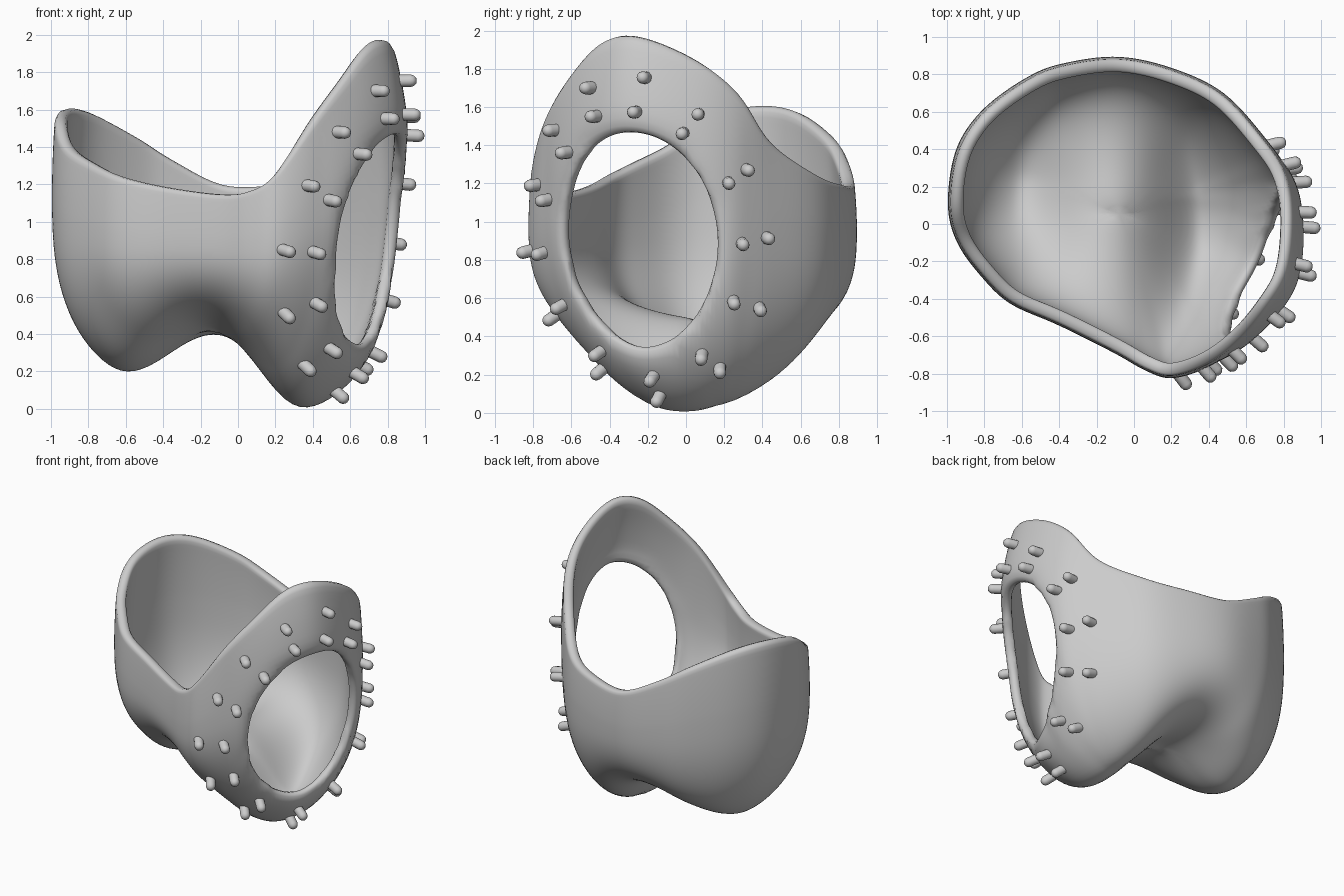
import bpy, bmesh, math
from math import cos, pi, exp
from mathutils import Vector
from mathutils.bvhtree import BVHTree

if "Cube" in bpy.data.objects:
    bpy.data.objects.remove(bpy.data.objects["Cube"])

# Rim of the shell, counter-clockwise from the tall right side
RIM = [Vector(p) for p in [
    (.81, -.25, 1.98), (.84, .05, 1.86), (.80, .28, 1.68), (.69, .45, 1.42),
    (.47, .69, 1.25), (.20, .82, 1.20), (-.08, .88, 1.20), (-.35, .85, 1.33),
    (-.55, .78, 1.45), (-.80, .60, 1.58), (-.94, .38, 1.61), (-.98, .10, 1.55),
    (-.93, -.10, 1.41), (-.80, -.28, 1.32), (-.65, -.42, 1.25), (-.40, -.53, 1.19),
    (-.10, -.68, 1.15), (.06, -.77, 1.17), (.20, -.81, 1.26), (.39, -.75, 1.53),
    (.55, -.63, 1.75), (.70, -.45, 1.95)]]
PER, UP, DOWN = 4, 8, 18
C = Vector((-.10, .05, 0))


def catmull(pts, i, t):
    n = len(pts)
    a, b, c, d = (pts[(i + k) % n] for k in (-1, 0, 1, 2))
    return .5 * (2*b + (c - a)*t + (2*a - 5*b + 4*c - d)*t*t + (3*b - a - 3*c + d)*t**3)


# Underside height: a saddle with a deep right lobe and a shallower left lobe
def floor_z(x, y):
    dx = (x - .42) * (.3 if x > .42 else 1)
    right = .60 * exp(-abs(dx / .38)**2.4 - ((y + .02) / .60)**2 / 2)
    dx = (x + .70) * (.2 if x < -.70 else 1)
    dy = (y - .30) * (.2 if y > .30 else 1)
    left = .46 * exp(-(dx / .32)**2 / 2 - (dy / .46)**2 / 2)
    return .57 - right - left - .2 * max(0, y - .15) * (1 - left / .46)


rim = [catmull(RIM, i, k / PER) for i in range(len(RIM)) for k in range(PER)]


def column(r):
    """Points from the rim down to just before the middle of the floor."""
    s = 1.018 + .23 * max(0, r.z - 1.6)
    b = Vector((C.x + (r.x - C.x)*s, C.y + (r.y - C.y)*s, .35 + .48*r.z))
    pts = []
    for k in range(UP):
        t = 1 - k / UP
        p = b.lerp(r, t*t)
        p.z = b.z + (r.z - b.z)*t
        pts.append(p)
    for k in range(DOWN):
        u = cos(k / DOWN * pi / 2)
        x, y = C.x + (b.x - C.x)*u, C.y + (b.y - C.y)*u
        f = floor_z(x, y)
        g = 1 - max(0, 1 - u**3.1)**(1 / 2.5)
        pts.append(Vector((x, y, f + (b.z - f)*g)))
    return pts


cols = [column(r) for r in rim]
low = min(p.z for c in cols for p in c)
for c in cols:
    for p in c:
        p.z -= low * max(0, 1 - p.z)

# Shell surface
bm = bmesh.new()
grid = [[bm.verts.new(p) for p in c] for c in cols]
pole_z = sum(c[-1].z for c in cols) / len(cols)
pole = bm.verts.new((C.x, C.y, pole_z))
n = len(grid)
for j in range(n):
    a, b = grid[j], grid[(j + 1) % n]
    for i in range(len(a) - 1):
        bm.faces.new((a[i], a[i + 1], b[i + 1], b[i]))
    bm.faces.new((a[-1], pole, b[-1]))
bm.normal_update()
tree = BVHTree.FromBMesh(bm)

# Oval side opening, in its own tilted plane
N = Vector((.89, -.39, -.24)).normalized()
U = Vector((.40, .916, 0)).normalized()
V = N.cross(U).normalized()
U = V.cross(N).normalized()
if V.z < 0:
    V.negate()
HC = Vector((.68, -.23, .92))
HA, HB = .43, .57


def polar(p):
    q = p - HC
    u, v = q.dot(U) / HA, q.dot(V) / HB
    return math.hypot(u, v), math.atan2(v, u)


def on_edge(ang):
    o = HC + U*HA*cos(ang) + V*HB*math.sin(ang)
    loc = tree.ray_cast(o + N, -N)[0]
    return loc or tree.find_nearest(o)[0]


def near(v):
    return (v.co - HC).dot(N) > -.45


bmesh.ops.delete(bm, geom=[v for v in bm.verts if near(v) and polar(v.co)[0] < 1.03],
                 context='VERTS')
edge = {v for v in bm.verts if v.is_boundary and near(v) and polar(v.co)[0] < 1.4}
ring = [v for v in bm.verts
        if near(v) and not v.is_boundary and polar(v.co)[0] < 1.45]
# Walk round the opening and space its edge evenly on the oval
v = start = next(iter(edge))
loop, seen = [], set()
while v:
    loop.append(v)
    seen.add(v)
    v = next((w for e in v.link_edges if e.is_boundary
              for w in [e.other_vert(v)] if w in edge and w not in seen), None)
angs = [polar(v.co)[1] for v in loop]
turn = [(b - a + pi) % (2*pi) - pi for a, b in zip(angs, angs[1:])]
sign = 1 if sum(turn) > 0 else -1
offs = [(a - angs[0] - sign*2*pi*k/len(loop) + pi) % (2*pi) - pi
        for k, a in enumerate(angs)]
base = angs[0] + sum(offs) / len(offs)
for k, v in enumerate(loop):
    v.co = on_edge(base + sign*2*pi*k/len(loop))
for _ in range(12):
    bmesh.ops.smooth_vert(bm, verts=ring, factor=.5,
                          use_axis_x=True, use_axis_y=True, use_axis_z=True)
    for v in ring:
        v.co = tree.find_nearest(v.co)[0]
# Roll the lip of the opening slightly inward
for v in loop + ring:
    v.co -= N * .03 * max(0, 1 - (polar(v.co)[0] - 1) / .2)**2

mesh = bpy.data.meshes.new("shell")
bm.to_mesh(mesh)
bm.free()
shell = bpy.data.objects.new("shell", mesh)
bpy.context.collection.objects.link(shell)
mesh.polygons.foreach_set("use_smooth", [True] * len(mesh.polygons))
sol = shell.modifiers.new("thickness", 'SOLIDIFY')
sol.thickness, sol.offset = .07, -1
sub = shell.modifiers.new("smooth", 'SUBSURF')
sub.levels = sub.render_levels = 1

# Round-ended pegs in two rings about the opening
PROFILE = [(0, -.06), (.033, -.06), (.033, .055), (.028, .072), (.016, .083), (0, .087)]
OUTER = [(.89, -.22, 1.75), (.77, -.52, 1.70), (.58, -.74, 1.48), (.41, -.83, 1.19),
         (.27, -.85, .84), (.27, -.71, .49), (.38, -.46, .21), (.53, -.14, .10),
         (.66, .17, .23), (.75, .40, .53), (.83, .48, .91), (.88, .35, 1.27),
         (.92, .06, 1.56)]
INNER = [(.91, -.27, 1.57), (.82, -.49, 1.55), (.68, -.65, 1.36), (.52, -.76, 1.11),
         (.43, -.77, .83), (.43, -.65, .56), (.50, -.44, .33), (.61, -.17, .21),
         (.70, .07, .32), (.80, .24, .58), (.86, .30, .88), (.92, .23, 1.20),
         (.95, -.02, 1.46)]


def peg(name, loc, axis):
    bm = bmesh.new()
    vs = [bm.verts.new((r, 0, z)) for r, z in PROFILE]
    es = [bm.edges.new(e) for e in zip(vs, vs[1:])]
    bmesh.ops.spin(bm, geom=vs + es, cent=(0, 0, 0), axis=(0, 0, 1),
                   angle=2*pi, steps=12)
    bmesh.ops.remove_doubles(bm, verts=bm.verts, dist=1e-4)
    bmesh.ops.recalc_face_normals(bm, faces=bm.faces)
    for f in bm.faces:
        f.smooth = abs(f.normal.z) < .99
    me = bpy.data.meshes.new(name)
    bm.to_mesh(me)
    bm.free()
    ob = bpy.data.objects.new(name, me)
    ob.location = loc
    ob.rotation_euler = axis.to_track_quat('Z', 'Y').to_euler()
    bpy.context.collection.objects.link(ob)


for name, spots in (("inner_peg", INNER), ("outer_peg", OUTER)):
    for k, spot in enumerate(spots):
        nor = tree.find_nearest(Vector(spot))[1]
        axis = (nor + N*.7).normalized()
        loc = tree.find_nearest(Vector(spot) - axis*.04)[0]
        peg(f"{name}_{k + 1}", loc, axis)
